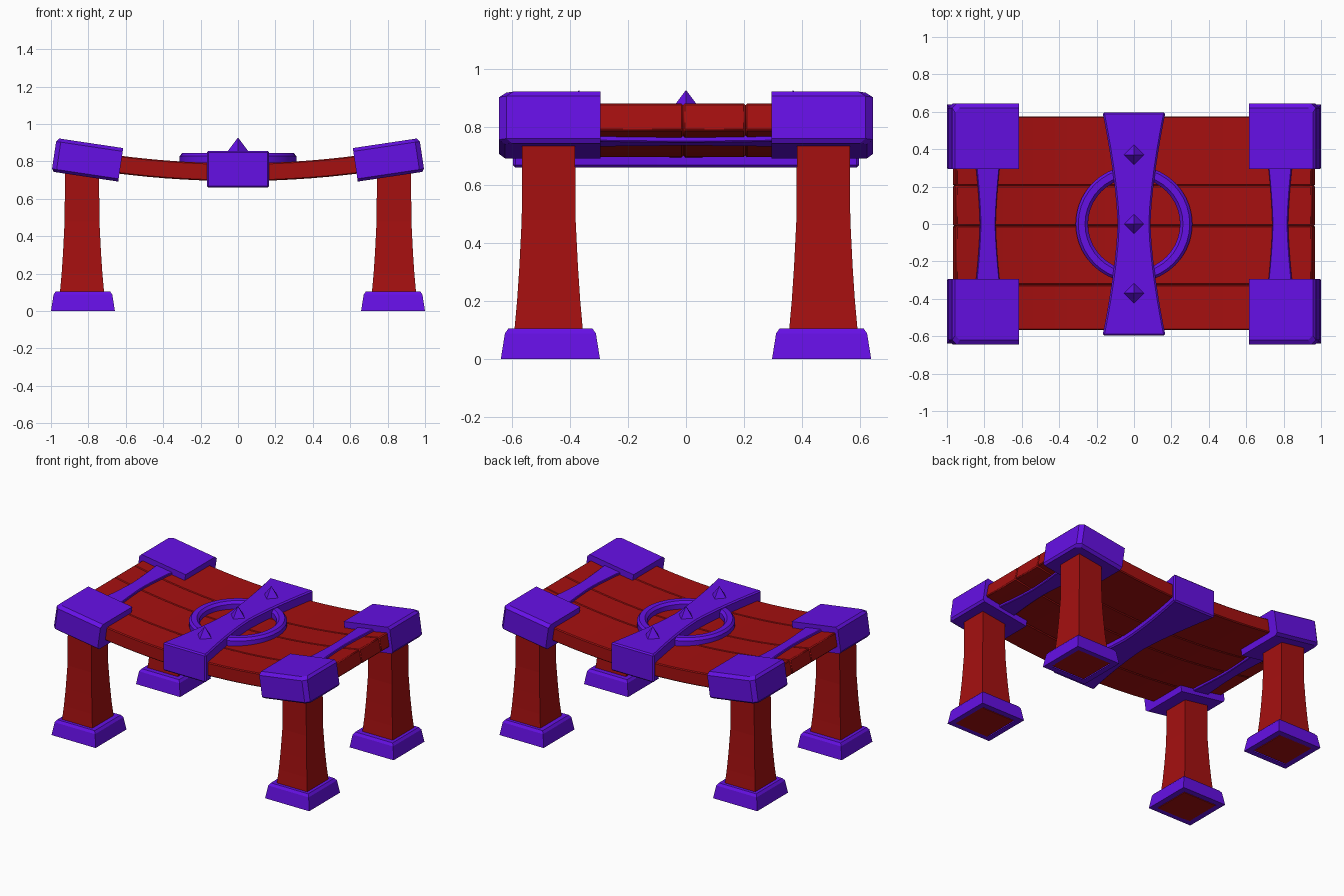
import bpy, bmesh, math
from mathutils import Matrix

if "Cube" in bpy.data.objects:
    bpy.data.objects.remove(bpy.data.objects["Cube"])


def material(name, col):
    m = bpy.data.materials.new(name)
    m.diffuse_color = (*col, 1)
    m.use_nodes = True
    m.node_tree.nodes["Principled BSDF"].inputs["Base Color"].default_value = m.diffuse_color
    return m


RED = material("red_wood", (0.376, 0.005, 0.005))
PURPLE = material("purple_metal", (0.13, 0.005, 0.78))


def loft(name, rings, mat, caps=True, bevel=0, loop=False, smooth=False):
    """Skin a list of point rings into one object."""
    bm = bmesh.new()
    vs = [[bm.verts.new(p) for p in r] for r in rings]
    n = len(rings[0])
    pairs = list(zip(vs, vs[1:])) + ([(vs[-1], vs[0])] if loop else [])
    for a, b in pairs:
        for i in range(n):
            j = (i + 1) % n
            bm.faces.new((a[i], a[j], b[j], b[i]))
    if caps and not loop:
        bm.faces.new(vs[0][::-1])
        bm.faces.new(vs[-1])
    bmesh.ops.recalc_face_normals(bm, faces=bm.faces)
    me = bpy.data.meshes.new(name)
    bm.to_mesh(me)
    bm.free()
    me.materials.append(mat)
    ob = bpy.data.objects.new(name, me)
    bpy.context.collection.objects.link(ob)
    if bevel:
        md = ob.modifiers.new("bevel", 'BEVEL')
        md.width, md.segments = bevel, 1
        md.limit_method, md.angle_limit = 'ANGLE', math.radians(40)
    if smooth:
        bpy.context.view_layer.objects.active = ob
        ob.select_set(True)
        bpy.ops.object.shade_smooth_by_angle(angle=math.radians(25))
        ob.select_set(False)
    return ob


def square(cx, cy, h, z):
    return [(cx - h, cy - h, z), (cx + h, cy - h, z), (cx + h, cy + h, z), (cx - h, cy + h, z)]


def strap(name, half_len, w_mid, w_end, z0, z1, bevel):
    """Bar along y with a pinched waist."""
    rings = []
    for i in range(13):
        t = -1 + i / 6
        w = w_mid + (w_end - w_mid) * abs(t) ** 1.5
        y = t * half_len
        rings.append([(-w, y, z0), (w, y, z0), (w, y, z1), (-w, y, z1)])
    return loft(name, rings, PURPLE, bevel=bevel)


def sag(x):
    return 0.79 + 0.1 * x * x


# Sagging planks of the table top
edges = [-0.567, -0.325, -0.01, 0.205, 0.575]
for k, (y0, y1) in enumerate(zip(edges, edges[1:])):
    end = 0.96
    rings = []
    for i in range(21):
        x = end * (-1 + i / 10)
        zt = sag(x)
        zb = zt - 0.095
        dx = 0.2 * x * 0.095
        rings.append([(x + dx / 2, y0, zb), (x + dx / 2, y1, zb),
                      (x - dx / 2, y1, zt), (x - dx / 2, y0, zt)])
    loft(f"top_plank_{k + 1}", rings, RED, bevel=0.006, smooth=True)

# Legs, feet and corner caps
TILT = math.radians(8.5)
for sx in (-1, 1):
    for sy in (-1, 1):
        tag = ("front" if sy < 0 else "back") + ("_left" if sx < 0 else "_right")
        cx, cy = sx * 0.834, sy * 0.474
        loft(tag + "_leg", [square(cx, cy, h, z) for h, z in
             ((0.13, 0), (0.118, 0.1), (0.109, 0.2), (0.101, 0.32), (0.093, 0.48), (0.091, 0.78))], RED)
        fx, fy = sx * 0.829, sy * 0.468
        loft(tag + "_foot", [square(fx, fy, h, z) for h, z in
             ((0.13, 0), (0.171, 0), (0.157, 0.088), (0.145, 0.105), (0.105, 0.105))], PURPLE, caps=False)
        # Cap: only the two outward sides and their shared corner are chamfered
        rings = []
        for z, ix, iy in ((-0.091, 0.012, 0.02), (-0.076, 0, 0), (0.072, 0, 0), (0.09, 0.014, 0.025)):
            px, py, c = 0.18 - ix, 0.175 - iy, 0.025
            rings.append([(sx * x, sy * y, z) for x, y in
                          ((-0.18, -0.175), (px, -0.175), (px, py - c), (px - c, py), (-0.18, py))])
        cap = loft(tag + "_corner_cap", rings, PURPLE)
        cap.matrix_world = Matrix.Translation((sx * 0.805, sy * 0.47, 0.809)) @ Matrix.Rotation(-sx * TILT, 4, 'Y')
    # Side strap between the caps
    side = strap(("left" if sx < 0 else "right") + "_side_strap", 0.33, 0.042, 0.066, -0.064, 0.064, 0.004)
    side.matrix_world = Matrix.Translation((sx * 0.79, 0, 0.805)) @ Matrix.Rotation(-sx * TILT, 4, 'Y')

# Centre band with three pyramid studs
strap("centre_band", 0.597, 0.088, 0.168, 0.66, 0.857, 0.009)
for k, y in enumerate((-0.37, 0, 0.37)):
    r = 0.06
    base = [(r, y, 0.848), (0, y + r, 0.848), (-r, y, 0.848), (0, y - r, 0.848)]
    tip = [(p[0] * 0.01, y + (p[1] - y) * 0.01, 0.927) for p in base]
    loft(f"band_stud_{k + 1}", [base, tip], PURPLE)

# Round metal hoop on the top
profile = [(0.312, 0.77), (0.312, 0.828), (0.298, 0.845), (0.262, 0.845), (0.246, 0.828), (0.246, 0.77)]
N = 40
loft("top_hoop", [[(r * math.cos(a), r * math.sin(a), z) for r, z in profile]
     for a in (2 * math.pi * i / N for i in range(N))], PURPLE, loop=True, smooth=True)
